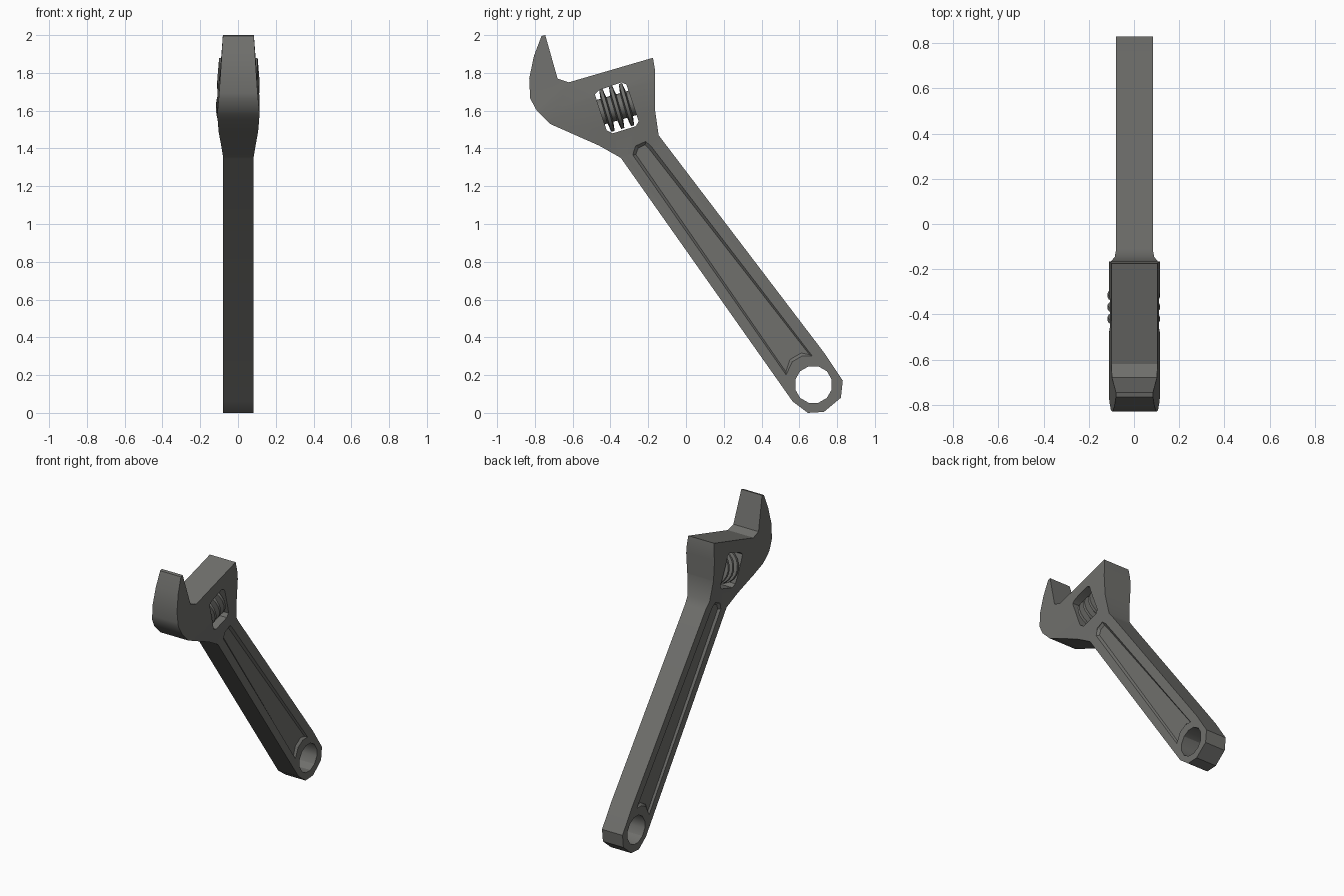
import bpy, bmesh, math
from mathutils import Vector, Matrix

if "Cube" in bpy.data.objects:
    bpy.data.objects.remove(bpy.data.objects["Cube"])

steel = bpy.data.materials.new("dark grey steel")
steel.diffuse_color = (0.16, 0.16, 0.15, 1)
steel.use_nodes = True
steel.node_tree.nodes["Principled BSDF"].inputs["Base Color"].default_value = steel.diffuse_color

# head direction (along the lower jaw face) and its perpendicular, in the y-z plane
TILT = math.atan2(0.29, 1.0)
D = Vector((0, math.cos(TILT), math.sin(TILT)))
N = Vector((0, -math.sin(TILT), math.cos(TILT)))

# half thickness measured along N: thin handle, thickest at the head ridge, thin jaw tip
THICK = [(-9, 0.081), (1.40, 0.081), (1.60, 0.104), (1.735, 0.112),
         (1.855, 0.102), (2.13, 0.082), (9, 0.082)]


def half_thickness(s):
    for (a, ta), (b, tb) in zip(THICK, THICK[1:]):
        if s <= b:
            return ta + (tb - ta) * (s - a) / (b - a)


def finish(bm, name):
    bmesh.ops.recalc_face_normals(bm, faces=bm.faces[:])
    me = bpy.data.meshes.new(name)
    bm.to_mesh(me)
    bm.free()
    me.materials.append(steel)
    ob = bpy.data.objects.new(name, me)
    bpy.context.collection.objects.link(ob)
    return ob


def smooth(ob):
    bpy.ops.object.select_all(action='DESELECT')
    ob.select_set(True)
    bpy.context.view_layer.objects.active = ob
    bpy.ops.object.shade_smooth_by_angle(angle=math.radians(30))


def loop(bm, pts):
    vs = [bm.verts.new((0, y, z)) for y, z in pts]
    for i, v in enumerate(vs):
        bm.edges.new((v, vs[i - 1]))


# wrench body: outline, hanging hole and screw window
outline = [(-0.765, 1.995), (-0.745, 2.0), (-0.68, 1.77), (-0.62, 1.75),
           (-0.175, 1.88), (-0.165, 1.82), (-0.165, 1.61), (-0.145, 1.47),
           (0.73, 0.32), (0.83, 0.17), (0.82, 0.08), (0.73, 0.005), (0.645, 0.0),
           (0.565, 0.06), (-0.345, 1.35), (-0.46, 1.415), (-0.72, 1.53),
           (-0.79, 1.6), (-0.825, 1.665), (-0.83, 1.77), (-0.805, 1.89)]
hole = [(0.675 + 0.1 * math.cos(math.radians(30 * i + 15)),
         0.15 + 0.1 * math.sin(math.radians(30 * i + 15))) for i in range(12)]
window = [(-0.483, 1.687), (-0.457, 1.71), (-0.34, 1.75), (-0.315, 1.738),
          (-0.25, 1.543), (-0.267, 1.517), (-0.388, 1.48), (-0.42, 1.496)]
bm = bmesh.new()
for pts in (outline, hole, window):
    loop(bm, pts)
bmesh.ops.triangle_fill(bm, edges=bm.edges[:], use_beauty=True, normal=(1, 0, 0))
for s, _ in THICK[1:-2]:
    bmesh.ops.bisect_plane(bm, geom=bm.verts[:] + bm.edges[:] + bm.faces[:],
                           plane_co=N * s, plane_no=N)
back = set(bm.verts)
bmesh.ops.extrude_face_region(bm, geom=bm.faces[:], use_keep_orig=True)
for v in bm.verts:
    t = half_thickness(v.co.dot(N))
    v.co.x = 0.002 + (-t if v in back else t)
body = finish(bm, "wrench_body")

# sloped recess on both sides of the handle
recess = [(-0.283, 1.365), (-0.267, 1.413), (-0.214, 1.437), (-0.182, 1.41),
          (0.67, 0.30), (0.615, 0.30), (0.563, 0.27), (0.53, 0.20)]
for side in (1, -1):
    bm = bmesh.new()
    bottom = bm.faces.new([bm.verts.new((side * 0.082 + 0.002, y, z)) for y, z in recess])
    out = bmesh.ops.extrude_face_region(bm, geom=[bottom], use_keep_orig=True)
    for v in out["geom"]:
        if isinstance(v, bmesh.types.BMVert):
            v.co.x += side * 0.05
    bmesh.ops.recalc_face_normals(bm, faces=bm.faces[:])
    bmesh.ops.inset_individual(bm, faces=[bottom], thickness=0.018, depth=0.015)
    cutter = finish(bm, "recess_cutter")
    cutter.hide_render = True
    mod = body.modifiers.new("recess", 'BOOLEAN')
    mod.operation = 'DIFFERENCE'
    mod.solver = 'EXACT'
    mod.object = cutter
    bpy.context.view_layer.objects.active = body
    bpy.ops.object.modifier_apply(modifier=mod.name)
    bpy.data.objects.remove(cutter)
smooth(body)

# adjusting screw: a lathed core with three ribs
CORE, RIB, SEG = 0.068, 0.116, 20
profile = [(-0.105, 0.0), (-0.105, CORE)]
for c in (-0.054, 0.0, 0.054):
    profile += [(c - 0.016, CORE), (c - 0.009, RIB), (c + 0.009, RIB), (c + 0.016, CORE)]
profile += [(0.105, CORE), (0.105, 0.0)]
bm = bmesh.new()
vs = [bm.verts.new((0, a, r)) for a, r in profile]
es = [bm.edges.new(p) for p in zip(vs, vs[1:])]
bmesh.ops.spin(bm, geom=vs + es, cent=(0, 0, 0), axis=(0, 1, 0),
               angle=2 * math.pi, steps=SEG)
bmesh.ops.remove_doubles(bm, verts=bm.verts[:], dist=0.0005)
bm.transform(Matrix.Translation((-0.001, -0.367, 1.617)) @ Matrix.Rotation(TILT, 4, 'X'))
smooth(finish(bm, "adjusting_screw"))
